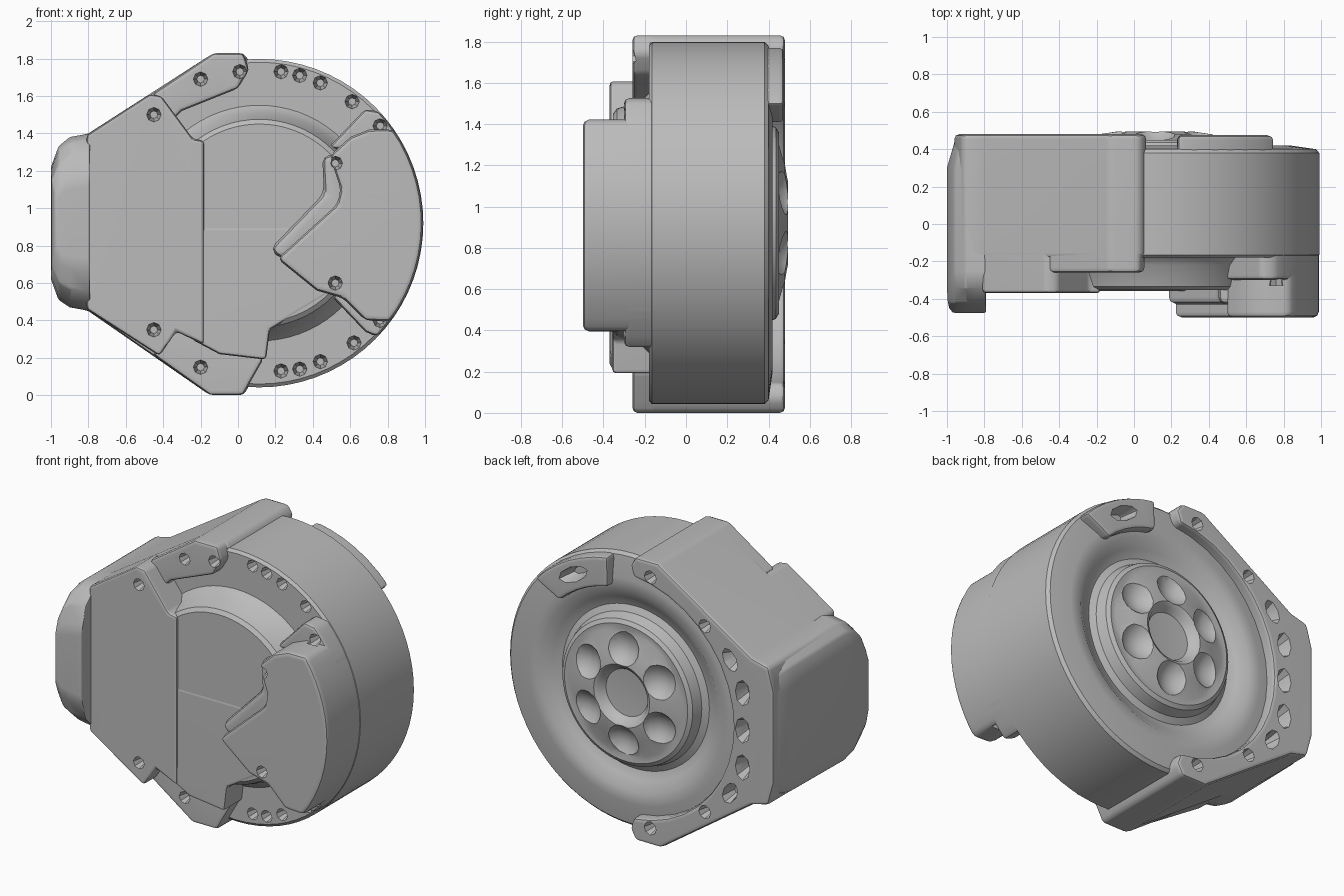
import bpy, bmesh, math
from mathutils import Matrix

old = bpy.data.objects.get("Cube")
if old:
    bpy.data.objects.remove(old, do_unlink=True)

CX, CZ, R = 0.113, 0.92, 0.878      # centre and radius of the round case

metal = bpy.data.materials.new("cast_grey")
metal.use_nodes = True
GREY = (0.5, 0.5, 0.5, 1)
metal.diffuse_color = GREY
metal.node_tree.nodes["Principled BSDF"].inputs["Base Color"].default_value = GREY

parts = []


def finish(name, bm, bevel=0.0):
    bmesh.ops.recalc_face_normals(bm, faces=bm.faces)
    mesh = bpy.data.meshes.new(name)
    bm.to_mesh(mesh)
    bm.free()
    mesh.materials.append(metal)
    ob = bpy.data.objects.new(name, mesh)
    bpy.context.collection.objects.link(ob)
    if bevel:
        mod = ob.modifiers.new("soft_edges", 'BEVEL')
        mod.width = bevel
        mod.segments = 2
        mod.limit_method = 'ANGLE'
        mod.angle_limit = math.radians(28)
    return ob


def arc(r, a0, a1, n):
    angles = [math.radians(a0 + (a1 - a0) * i / n) for i in range(n + 1)]
    return [(CX + r * math.cos(a), CZ + r * math.sin(a)) for a in angles]


def loft(name, rings, bevel):
    """Join (x, y, z) rings of equal length and cap both ends."""
    bm = bmesh.new()
    loops = [[bm.verts.new(p) for p in ring] for ring in rings]
    for a, b in zip(loops, loops[1:]):
        for i in range(len(a)):
            bm.faces.new((a[i - 1], a[i], b[i], b[i - 1]))
    bm.faces.new(loops[0])
    bm.faces.new(loops[-1])
    parts.append(finish(name, bm, bevel))


def prism(name, outline, front, back, bevel=0.025):
    """Extrude an (x, z) outline along y."""
    loft(name, [[(x, y, z) for x, z in outline] for y in (front, back)], bevel)


def lathe(name, profile, steps=72):
    """Spin an (r, y) profile round the case axis."""
    bm = bmesh.new()
    vs = [bm.verts.new((CX + r, y, CZ)) for r, y in profile]
    es = [bm.edges.new(p) for p in zip(vs, vs[1:])]
    bmesh.ops.spin(bm, geom=vs + es, cent=(CX, 0, CZ), axis=(0, 1, 0),
                   angle=math.tau, steps=steps)
    bmesh.ops.remove_doubles(bm, verts=bm.verts, dist=0.0005)
    parts.append(finish(name, bm))


# Round case with raised front disc, back groove and hub
lathe("round_case", [
    (0, -0.353), (0.53, -0.353), (0.555, -0.335), (0.59, -0.22), (0.63, -0.18),
    (0.86, -0.18), (R, -0.165), (R, 0.38), (0.86, 0.4), (0.72, 0.42),
    (0.64, 0.415), (0.58, 0.37), (0.525, 0.35), (0.485, 0.37), (0.465, 0.435),
    (0.44, 0.45), (0.4, 0.445), (0.3, 0.48), (0.2, 0.495), (0.175, 0.48),
    (0.15, 0.44), (0, 0.43)])

# Angular side housing wrapped round the case
outer = [(0.03, 1.83), (-0.13, 1.83), (-0.8, 1.4), (-0.92, 1.37), (-0.96, 1.22),
         (-0.96, 0.63), (-0.92, 0.48), (-0.8, 0.45), (-0.15, 0), (0.03, 0)]
shoulder_low, shoulder_high = [(0.07, 0.07)], [(0.07, 1.77)]
prism("side_housing", outer + shoulder_low + arc(0.78, 265, 95, 18) + shoulder_high,
      -0.18, 0.48)

# Rounded end lug, tapering towards the front and back
lug = [(-0.79, 0.48), (-0.9, 0.46), (-0.96, 0.41), (-1, 0.3), (-1, -0.3),
       (-0.96, -0.41), (-0.9, -0.45), (-0.79, -0.47)]
sections = [(0.46, 0.9, 0.78), (0.3, 0.98, 1), (-0.25, 1, 1), (-0.34, 0.94, 1),
            (-0.42, 0.78, 0.98), (-0.46, 0.55, 0.93), (-0.475, 0.4, 0.85)]
loft("end_lug", [[(-0.79 + (x + 0.79) * sx, y, CZ + z * sz) for x, z in lug]
                 for y, sz, sx in sections], 0.015)

# Front cover plates
prism("front_cover", [(-0.81, 1.39), (-0.47, 1.61), (-0.41, 1.6), (-0.24, 1.37),
                      (-0.18, 1.36), (-0.18, 0.27), (-0.33, 0.34), (-0.42, 0.21),
                      (-0.81, 0.46)], -0.37, 0, 0.02)
prism("lower_cover", [(-0.25, 0.9), (0.5, 0.9), (0.5, 0.55), (0.17, 0.35),
                      (0.15, 0.19), (-0.1, 0.22), (-0.25, 0.3)], -0.358, 0, 0.02)

# Rims in front of the housing
prism("upper_rim", [(-0.46, 1.61), (-0.13, 1.83), (0.03, 1.83), (0.06, 1.74),
                    (0.0, 1.64), (-0.1, 1.6), (-0.3, 1.52), (-0.36, 1.46)], -0.26, 0)
prism("lower_rim", [(-0.46, 0.22), (-0.15, 0), (0.03, 0), (0.06, 0.06),
                    (0.14, 0.2), (-0.1, 0.26), (-0.33, 0.36)], -0.26, 0)

# Thick front block, its sloped ledge and corner tabs
block = [(0.7, 1.42), (0.6, 1.38), (0.49, 1.28), (0.55, 1.1), (0.53, 1.02), (0.21, 0.73),
         (0.42, 0.56), (0.56, 0.52), (0.68, 0.4)]
RIM = R - 0.003
prism("front_block", block + arc(RIM, -37, 35, 14), -0.5, 0, 0.03)
prism("block_ledge", [(0.17, 0.78), (0.46, 1.08), (0.45, 1.28), (0.62, 1.3),
                      (0.62, 0.9), (0.24, 0.72)], -0.43, 0, 0.04)
prism("upper_tab", [(0.48, 1.32), (0.68, 1.53)] + arc(RIM, 43, 25, 4), -0.3, 0)
prism("lower_tab", [(0.48, 0.55), (0.68, 0.34)] + arc(RIM, -44, -25, 4), -0.3, 0)

# Back boss on the round case
prism("back_boss", arc(R - 0.015, 42, 82, 6) + arc(0.67, 80, 46, 5), 0.25, 0.475)

# Cutter: bolt holes, slots and hub dimples
cut = bmesh.new()


def hole(x, z, y, side, size=0.045, stretch=1.0, tilt=0.0, depth=0.09):
    # side -1 opens to the front, +1 opens to the back
    mat = (Matrix.Translation((x, y - side * (depth / 2 - 0.015), z))
           @ Matrix.Rotation(tilt, 4, 'Y') @ Matrix.Diagonal((1, 1, stretch, 1))
           @ Matrix.Rotation(-side * math.pi / 2, 4, 'X'))
    bmesh.ops.create_cone(cut, cap_ends=True, segments=8, radius1=size * 0.45,
                          radius2=size, depth=depth + 0.03, matrix=mat)


front_holes = {
    -0.37: [(-0.45, 1.5), (-0.45, 0.35)],
    -0.26: [(-0.2, 1.69), (0.01, 1.73), (-0.2, 0.15)],
    -0.18: [(0.23, 1.73), (0.33, 1.71), (0.44, 1.67), (0.61, 1.57),
            (0.23, 0.13), (0.33, 0.14), (0.44, 0.18), (0.62, 0.28)],
    -0.3: [(0.76, 1.44), (0.76, 0.4)],
    -0.5: [(0.52, 1.24), (0.52, 0.6)],
}
for y, spots in front_holes.items():
    for x, z in spots:
        hole(x, z, y, -1)

for z in (1.16, 0.92, 0.68):
    hole(-0.74, z, 0.48, 1, 0.06, 1.6)
for s in (1, -1):
    hole(-0.65, CZ + s * 0.43, 0.48, 1, 0.055, 1.6, s * 0.5)
    hole(-0.47, CZ + s * 0.6, 0.48, 1, 0.05)
    hole(-0.08, CZ + s * 0.81, 0.48, 1, 0.05)
bx, bz = arc(0.77, 62, 62, 1)[0]
hole(bx, bz, 0.475, 1, 0.055, 2.4, math.radians(-62))

for i in range(6):
    x, z = arc(0.315, 30 + 60 * i, 0, 1)[0]
    bmesh.ops.create_uvsphere(cut, u_segments=16, v_segments=10, radius=0.14,
                              matrix=Matrix.Translation((x, 0.56, z)))

cutter = finish("hole_cutter", cut)
cutter.hide_render = True

# Cut, apply and shade every part
for ob in parts:
    mod = ob.modifiers.new("holes", 'BOOLEAN')
    mod.operation = 'DIFFERENCE'
    mod.solver = 'EXACT'
    mod.object = cutter
    bpy.ops.object.select_all(action='DESELECT')
    ob.select_set(True)
    bpy.context.view_layer.objects.active = ob
    for m in list(ob.modifiers):
        bpy.ops.object.modifier_apply(modifier=m.name)
    bpy.ops.object.shade_smooth_by_angle(angle=math.radians(35))
    mod = ob.modifiers.new("even_shading", 'WEIGHTED_NORMAL')
    mod.keep_sharp = True

bpy.data.objects.remove(cutter, do_unlink=True)
